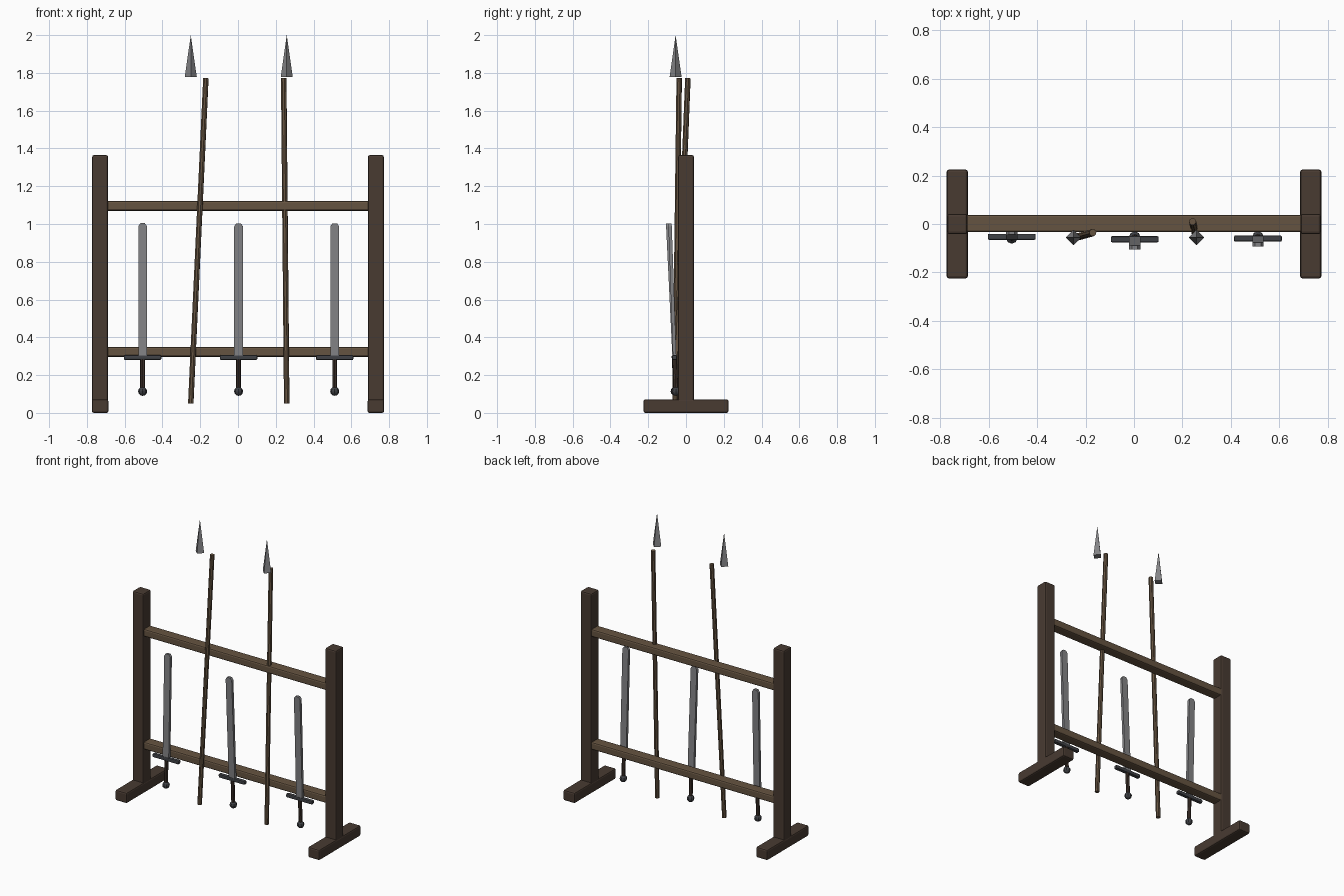
import bpy, bmesh, math
from mathutils import Vector, Matrix

if "Cube" in bpy.data.objects:
    bpy.data.objects.remove(bpy.data.objects["Cube"])


def material(name, rgb):
    m = bpy.data.materials.new(name)
    m.diffuse_color = (*rgb, 1)
    m.use_nodes = True
    m.node_tree.nodes["Principled BSDF"].inputs["Base Color"].default_value = m.diffuse_color
    return m


DARK = material("dark_wood", (0.065, 0.043, 0.031))
WOOD = material("wood", (0.13, 0.087, 0.052))
STEEL = material("steel", (0.23, 0.23, 0.24))
IRON = material("dark_iron", (0.05, 0.053, 0.06))
LEATHER = material("leather", (0.05, 0.032, 0.024))


def finish(name, bm, mat, matrix=Matrix()):
    bmesh.ops.recalc_face_normals(bm, faces=bm.faces)
    me = bpy.data.meshes.new(name)
    bm.to_mesh(me)
    bm.free()
    me.materials.append(mat)
    ob = bpy.data.objects.new(name, me)
    ob.matrix_world = matrix
    bpy.context.collection.objects.link(ob)
    return ob


def box(name, center, size, mat, bevel=0.0, matrix=Matrix()):
    bm = bmesh.new()
    bmesh.ops.create_cube(bm, size=1)
    bmesh.ops.scale(bm, vec=size, verts=bm.verts)
    bmesh.ops.translate(bm, vec=center, verts=bm.verts)
    if bevel:
        bmesh.ops.bevel(bm, geom=bm.edges[:], offset=bevel, segments=2,
                        profile=0.5, affect='EDGES')
    return finish(name, bm, mat, matrix)


def rod(name, a, b, r1, r2, sides, mat, matrix=Matrix()):
    a, b = Vector(a), Vector(b)
    bm = bmesh.new()
    bmesh.ops.create_cone(bm, cap_ends=True, segments=sides, radius1=r1,
                          radius2=r2, depth=(b - a).length)
    turn = (b - a).to_track_quat('Z', 'Y').to_matrix().to_4x4()
    bmesh.ops.transform(bm, matrix=Matrix.Translation((a + b) / 2) @ turn,
                        verts=bm.verts)
    return finish(name, bm, mat, matrix)


# Frame: posts, feet and rails
for side, x in (("left", -0.73), ("right", 0.73)):
    box(f"{side}_post", (x, 0, 0.6825), (0.084, 0.084, 1.365), DARK, 0.01)
    box(f"{side}_foot", (x, 0, 0.036), (0.088, 0.45, 0.072), DARK, 0.01)
for name, z in (("lower_rail", 0.323), ("upper_rail", 1.096)):
    box(name, (0, 0.002, z), (1.4, 0.072, 0.052), WOOD, 0.01)

# Spears: leaning shafts with upright four-sided heads
for i, (foot, top) in enumerate((((-0.25, -0.058, 0.05), (-0.17, -0.036, 1.772)),
                                 ((0.258, -0.058, 0.05), (0.242, 0.01, 1.772))), 1):
    rod(f"spear_{i}_shaft", foot, top, 0.015, 0.015, 8, WOOD)
    x = -0.25 if i == 1 else 0.258
    rod(f"spear_{i}_head", (x, -0.055, 1.777), (x, -0.055, 2.0), 0.032, 0, 4, STEEL)


def blade(name, matrix):
    # Flat outline with clipped tip corners, extruded to thickness
    bm = bmesh.new()
    outline = [(-0.023, 0.3), (0.023, 0.3), (0.023, 0.988), (0.012, 1.004),
               (-0.012, 1.004), (-0.023, 0.988)]
    face = bm.faces.new([bm.verts.new((x, -0.009, z)) for x, z in outline])
    ext = bmesh.ops.extrude_face_region(bm, geom=[face])
    bmesh.ops.translate(bm, vec=(0, 0.018, 0),
                        verts=[v for v in ext["geom"] if isinstance(v, bmesh.types.BMVert)])
    finish(name, bm, STEEL, matrix)


# Swords: each pivots slightly about its guard
for i, (x, y, lean) in enumerate(((-0.505, -0.053, -0.025), (0.003, -0.063, 0.048),
                                  (0.512, -0.06, 0.035)), 1):
    m = (Matrix.Translation((x, y, 0.293)) @ Matrix.Rotation(lean, 4, 'X')
         @ Matrix.Translation((0, 0, -0.293)))
    blade(f"sword_{i}_blade", m)
    box(f"sword_{i}_guard", (0, 0, 0.293), (0.198, 0.025, 0.025), IRON, 0.006, m)
    rod(f"sword_{i}_grip", (0, 0, 0.12), (0, 0, 0.285), 0.0125, 0.0125, 8, LEATHER, m)
    bm = bmesh.new()
    bmesh.ops.create_uvsphere(bm, u_segments=8, v_segments=6, radius=0.024)
    bmesh.ops.translate(bm, vec=(0, 0, 0.114), verts=bm.verts)
    finish(f"sword_{i}_pommel", bm, IRON, m)
